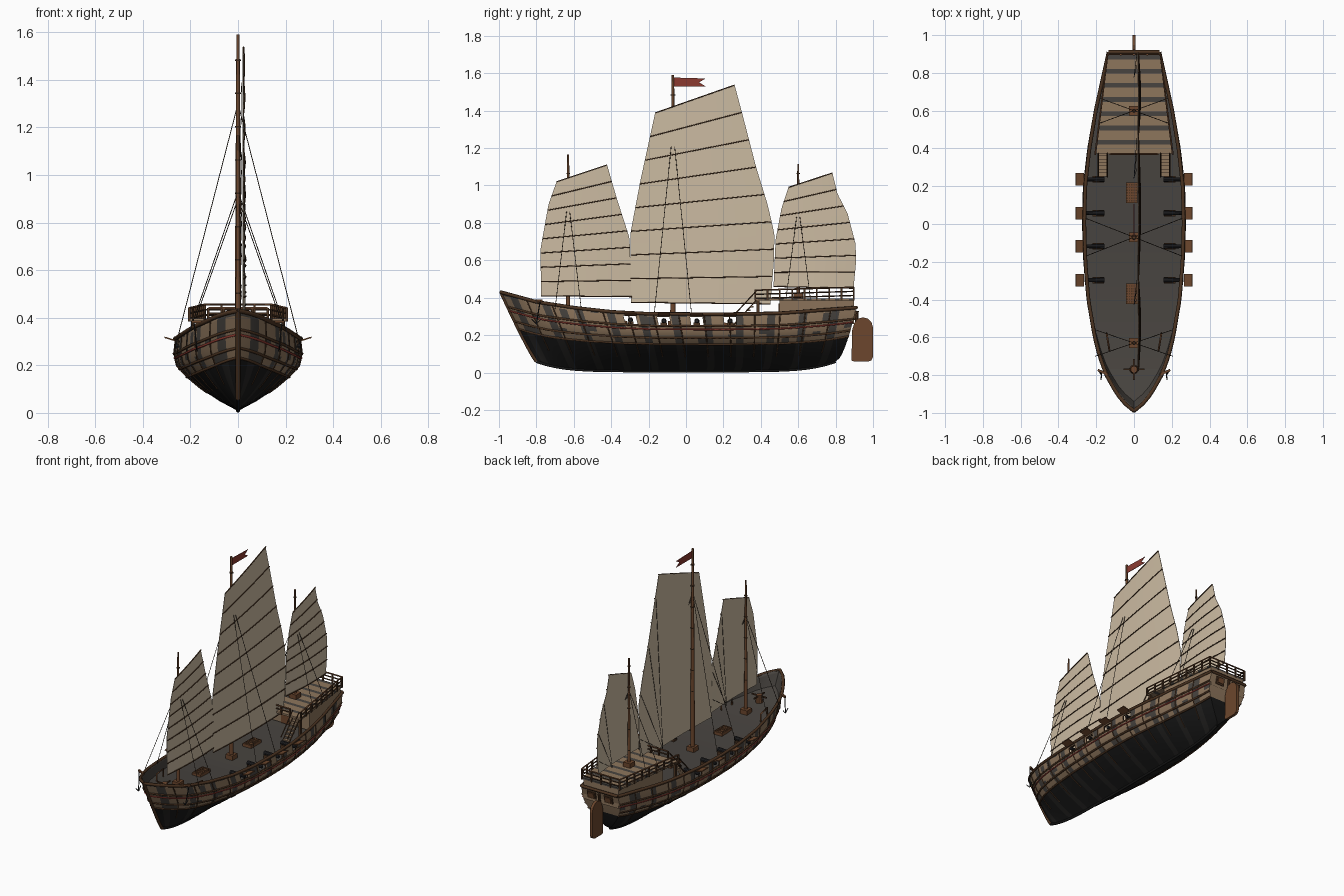
import bpy, bmesh, math
from mathutils import Vector, Matrix

if "Cube" in bpy.data.objects:
    bpy.data.objects.remove(bpy.data.objects["Cube"])

def mat(name, r, g, b):
    m = bpy.data.materials.new(name)
    m.diffuse_color = (r, g, b, 1)
    m.use_nodes = True
    m.node_tree.nodes["Principled BSDF"].inputs["Base Color"].default_value = m.diffuse_color
    return m

SAIL = mat("sail_cloth", .60, .495, .36)
TAN = mat("tan_plank", .27, .18, .108)
GREY = mat("grey_plank", .064, .057, .050)
BLACK = mat("tarred_hull", .009, .009, .009)
CHAR = mat("charcoal_hull", .017, .016, .015)
DARK = mat("dark_wood", .070, .033, .015)
BROWN = mat("brown_wood", .15, .062, .026)
RED = mat("red_paint", .26, .042, .030)
ROPE = mat("rope", .045, .031, .020)
IRON = mat("iron", .016, .016, .018)

def interp(tab, x):
    if x <= tab[0][0]:
        return tab[0][1]
    for (a, p), (b, q) in zip(tab, tab[1:]):
        if x <= b:
            return p + (q - p) * (x - a) / (b - a)
    return tab[-1][1]

def finish(name, bm, mats, smooth=False):
    me = bpy.data.meshes.new(name)
    bm.to_mesh(me)
    bm.free()
    for m in mats:
        me.materials.append(m)
    ob = bpy.data.objects.new(name, me)
    bpy.context.collection.objects.link(ob)
    if smooth:
        bpy.ops.object.select_all(action='DESELECT')
        ob.select_set(True)
        bpy.context.view_layer.objects.active = ob
        bpy.ops.object.shade_smooth_by_angle(angle=math.radians(35))
    return ob

def boxes(name, items, m):
    """items: (centre, size[, rotation matrix])"""
    bm = bmesh.new()
    for c, s, *rot in items:
        M = Matrix.Translation(c) @ (rot[0] if rot else Matrix()) @ Matrix.Diagonal((*s, 1))
        bmesh.ops.create_cube(bm, size=1, matrix=M)
    return finish(name, bm, [m])

def rods(name, items, m, sides=10):
    """items: (start, end, radius at start, radius at end)"""
    bm = bmesh.new()
    for a, b, r1, r2 in items:
        a, b = Vector(a), Vector(b)
        M = Matrix.Translation((a + b) / 2) @ (b - a).to_track_quat('Z', 'Y').to_matrix().to_4x4()
        bmesh.ops.create_cone(bm, cap_ends=True, segments=sides, radius1=r1, radius2=r2,
                              depth=(b - a).length, matrix=M)
    return finish(name, bm, [m], sides > 6)

def tubes(name, paths, r, m):
    """bevelled poly curves turned into one mesh"""
    cu = bpy.data.curves.new(name, 'CURVE')
    cu.dimensions, cu.bevel_depth, cu.bevel_resolution, cu.use_fill_caps = '3D', r, 1, True
    for path in paths:
        sp = cu.splines.new('POLY')
        sp.points.add(len(path) - 1)
        for p, co in zip(sp.points, path):
            p.co = (*co, 1)
    tmp = bpy.data.objects.new(name + "_curve", cu)
    bpy.context.collection.objects.link(tmp)
    dg = bpy.context.evaluated_depsgraph_get()
    me = bpy.data.meshes.new_from_object(tmp.evaluated_get(dg))
    bpy.data.objects.remove(tmp)
    me.name = name
    me.materials.clear()
    me.materials.append(m)
    bpy.context.collection.objects.link(bpy.data.objects.new(name, me))

def plate(name, outline, x, thick, m):
    """flat shape in the yz plane, extruded along x"""
    bm = bmesh.new()
    f = bm.faces.new([bm.verts.new((x - thick / 2, y, z)) for y, z in outline])
    ext = bmesh.ops.extrude_face_region(bm, geom=[f])
    bmesh.ops.translate(bm, vec=(thick, 0, 0), verts=[v for v in ext['geom'] if isinstance(v, bmesh.types.BMVert)])
    bmesh.ops.recalc_face_normals(bm, faces=bm.faces)
    return finish(name, bm, [m])

# Hull shape: half beam, sheer height (by y) and section fullness (by height)
BEAM = [(-.99, 0), (-.95, .05), (-.9, .092), (-.8, .15), (-.7, .187), (-.6, .213), (-.4, .248), (-.2, .264),
        (0, .27), (.2, .265), (.4, .242), (.6, .208), (.8, .163), (.91, .138)]
SHEER = [(-.99, .43), (-.8, .378), (-.6, .347), (-.4, .325), (-.2, .314), (.2, .312), (.5, .317), (.91, .347)]
FULL = [(0, 0), (.13, .28), (.3, .57), (.47, .8), (.63, .965), (.8, 1), (1, .975)]

def ends(t):
    return -.80 - .19 * t ** .9, .80 + .11 * t ** .6

def hull(u, t, s=1, out=0.0):
    y0 = -.99 + 1.9 * u
    zk = .008 + .05 * abs(2 * u - 1) ** 6
    a, b = ends(t)
    return Vector((s * (interp(BEAM, y0) * interp(FULL, t) + out), a + (b - a) * u,
                   zk + (interp(SHEER, y0) - zk) * t))

def u_at(y, t):
    a, b = ends(t)
    return (y - a) / (b - a)

DECK_T = .78
def deck_z(y):
    return hull(u_at(y, DECK_T), DECK_T).z

# Hull shell with open gun ports
PORTS = [-.297, -.118, .058, .236]
ROWS = [0, .07, .14, .22, .3, .38, .47, .56, .64, .72, .8, .95, 1]
NR = len(ROWS) - 1
spans = [(u_at(y - .033, .88), u_at(y + .033, .88)) for y in PORTS]
US = sorted([i / 44 for i in range(45)] + [e for sp in spans for e in sp])
bm = bmesh.new()
grid = [[bm.verts.new(hull(u, ROWS[abs(j)], 1 if j >= 0 else -1)) for j in range(-NR, NR + 1)] for u in US]
def plank(row, column):
    if ROWS[row] < .46:
        return 3 if column % 4 == 1 else 2
    return 1 if column % 4 == 1 or (column * 7 + row * 5) % 11 == 0 else 0
for i in range(len(US) - 1):
    um = (US[i] + US[i + 1]) / 2
    for j in range(2 * NR):
        row = j - NR if j >= NR else NR - 1 - j
        if row == NR - 2 and any(a < um < b for a, b in spans):
            continue
        f = bm.faces.new((grid[i][j], grid[i + 1][j], grid[i + 1][j + 1], grid[i][j + 1]))
        f.material_index = plank(row, int(um * 44))
last = grid[-1]
for r in range(NR):     # transom
    vs = [last[NR - r], last[NR + r], last[NR + r + 1], last[NR - r - 1]]
    f = bm.faces.new(vs if r else vs[1:])
    f.material_index = 2 if ROWS[r] < .46 else 0
bmesh.ops.remove_doubles(bm, verts=bm.verts, dist=1e-4)
bmesh.ops.recalc_face_normals(bm, faces=bm.faces)
# slots 0-3 outside, 4-7 inside, 8-11 rims
shell = finish("hull", bm, [TAN, GREY, BLACK, CHAR] + [GREY] * 4 + [DARK] * 4, True)
sol = shell.modifiers.new("thickness", 'SOLIDIFY')
sol.thickness, sol.offset, sol.material_offset, sol.material_offset_rim = .010, -1, 4, 8

# Main deck
bm = bmesh.new()
pairs = [[bm.verts.new(hull(u / 30, DECK_T, s, -.004 if u else 0)) for s in (-1, 1)] for u in range(31)]
for a, b in zip(pairs, pairs[1:]):
    bm.faces.new((a[0], a[1], b[1], b[0]))
bmesh.ops.remove_doubles(bm, verts=bm.verts, dist=1e-4)
finish("main_deck", bm, [GREY])

# Wales, red line, gunwale, ribs, stem and keel
def belts(t, out=0.0):
    return [[hull(i / 50, t, s, out) for i in range(51)] for s in (-1, 1)]
tubes("gunwale", belts(1) + [[hull(1, 1, -1), hull(1, 1, 1)]], .010, DARK)
tubes("wales", belts(.79) + belts(.58) + belts(.47), .006, DARK)
tubes("red_line", belts(.73), .005, RED)
tubes("ribs", [[hull(i / 14, .25 + .75 * k / 10, s) for k in range(11)]
               for i in range(1, 14) for s in (-1, 1)], .0035, DARK)
tubes("stem_post", [[hull(0, k / 12) for k in range(13)]], .010, DARK)
tubes("keel", [[hull(i / 30, 0) for i in range(31)]], .008, BLACK)

# Port lids, guns and carriages
lids, guns, cars = [], [], []
for y in PORTS:
    for s in (-1, 1):
        lids.append(((s * .287, y, .311), (.046, .066, .006), Matrix.Rotation(-s * .3, 4, 'Y')))
        z = deck_z(y)
        guns.append(((s * .155, y, z + .030), (s * .262, y, z + .030), .014, .010))
        cars.append(((s * .19, y, z + .011), (.06, .034, .022)))
boxes("port_lids", lids, BROWN)
rods("guns", guns, IRON)
boxes("gun_carriages", cars, DARK)

# Cabin and poop deck
STERN = .897
def half(y):
    return .205 - (y - .37) * .125
bm = bmesh.new()
vs = [bm.verts.new((s * (half(y) - .01), y, z)) for z in (.26, .387)
      for y, s in ((.5, -1), (.5, 1), (STERN, 1), (STERN, -1))]
for k in range(4):
    bm.faces.new((vs[k], vs[(k + 1) % 4], vs[4 + (k + 1) % 4], vs[4 + k]))
finish("cabin", bm, [TAN])
bm = bmesh.new()
ys = [.37 + (STERN - .37) * i / 21 for i in range(22)]
for i, (a, b) in enumerate(zip(ys, ys[1:])):
    q = [bm.verts.new((s * half(y), y, .397)) for y, s in ((a, -1), (a, 1), (b, 1), (b, -1))]
    bm.faces.new(q).material_index = 1 if i % 3 == 2 else 0
bmesh.ops.remove_doubles(bm, verts=bm.verts, dist=1e-4)
poop = finish("poop_deck", bm, [TAN, GREY])
sol = poop.modifiers.new("thickness", 'SOLIDIFY')
sol.thickness = .012
tilt = Matrix.Rotation(-.22, 4, 'X')    # windows lean with the transom
boxes("stern_windows", [((s * .062, .904, .305), (.06, .009, .05), tilt) for s in (-1, 1)], DARK)
boxes("stern_panes", [((s * .062, .908, .305), (.04, .009, .03), tilt) for s in (-1, 1)], BROWN)
boxes("cabin_door", [((0, .498, .315), (.06, .006, .11))], BROWN)

# Poop railings
def rail_z(y):
    return .440 + (y - .37) * .03
loop = [(s, y) for s, y in ((-1, .37), (-1, STERN), (1, STERN), (1, .37))]
def rails(d):
    return [[(s * half(y), y, rail_z(y) - d) for s, y in loop], [(-.125, .37, rail_z(.37) - d), (.125, .37, rail_z(.37) - d)]]
tubes("poop_top_rail", rails(0), .0048, BROWN)
tubes("poop_lower_rails", rails(.022) + rails(.044)[:1], .0042, DARK)
posts = [(s * half(y), y) for s in (-1, 1) for y in [.37 + (STERN - .37) * i / 8 for i in range(9)]]
posts += [(x, STERN) for x in (-.07, 0, .07)] + [(x, .37) for x in (-.125, -.06, 0, .06, .125)]
boxes("rail_posts", [((x, y, (rail_z(y) + .385) / 2), (.009, .009, rail_z(y) - .385)) for x, y in posts], DARK)
boxes("poop_supports", [((s * .19, .385, .32), (.014, .014, .14)) for s in (-1, 1)], DARK)

# Stairs
boxes("stair_treads", [((s * .165, .262 + .018 * k, .258 + .0185 * k), (.045, .02, .008))
                       for s in (-1, 1) for k in range(7)], TAN)
tubes("stair_rails", [[(s * .165 + o, .25, .25 + h), (s * .165 + o, .375, .385 + h)]
                      for s in (-1, 1) for o in (-.024, .024) for h in (0, .05)], .004, DARK)

# Rudder
plate("rudder", [(.885, .064), (.9, .058), (.975, .058), (.992, .066), (1.0, .085), (1.0, .24), (.992, .268), (.972, .288),
                 (.948, .295), (.92, .288), (.9, .265), (.888, .225)], 0, .018, BROWN)
rods("rudder_stock", [((0, .905, .15), (0, .915, .33), .009, .009)], DARK)

# Masts with steps and bands: y, top, base radius
MASTS = [(-.63, 1.165, .012), (-.07, 1.59, .015), (.6, 1.115, .011)]
rods("masts", [((0, y, .2), (0, y, top), r, r * .45) for y, top, r in MASTS], BROWN, 12)
boxes("mast_steps", [((0, y, (.397 if y > .5 else deck_z(y)) + .015), (.052, .052, .03)) for y, top, r in MASTS], BROWN)
rods("mast_bands", [((0, y, z), (0, y, z + .006), r * .85, r * .85) for y, top, r in MASTS
                    for z in [.5 + k * .14 for k in range(int((top - .55) / .14) + 1)]], DARK)
plate("flag", [(-.065, 1.577), (.105, 1.572), (.07, 1.551), (.105, 1.53), (-.065, 1.53)], 0, .003, RED)

# Battened sails, given as luff and leech edges (z, y) plus batten count
def sail(name, luff, leech, n):
    def pt(a, c, off=0.0):
        zl = luff[0][0] + (luff[-1][0] - luff[0][0]) * a
        zr = leech[0][0] + (leech[-1][0] - leech[0][0]) * a
        yl, yr = interp(luff, zl), interp(leech, zr)
        belly = .011 * math.sin(math.pi * c) * (1 - a * .7)
        return (.021 + belly + off, yl + (yr - yl) * c, zl + (zr - zl) * c)
    bm = bmesh.new()
    g = [[bm.verts.new(pt(i / (4 * n), k / 8)) for k in range(9)] for i in range(4 * n + 1)]
    for i in range(4 * n):
        for k in range(8):
            bm.faces.new((g[i][k], g[i][k + 1], g[i + 1][k + 1], g[i + 1][k]))
    ob = finish(name, bm, [SAIL])
    sol = ob.modifiers.new("thickness", 'SOLIDIFY')
    sol.thickness = .003
    tubes(name + "_battens", [[pt(i / n, k / 8, .0025) for k in range(9)] for i in range(n + 1)], .0032, DARK)
    # sheets gathered from the leech, inside the sail outline
    foot = Vector(pt(0, .72)) + Vector((-.03, 0, .0))
    tubes(name + "_sheets", [[pt(i / n, .99, -.006), foot] for i in range(1, n, 2)], .0013, ROPE)

sail("fore_sail", [(.41, -.775), (.66, -.778), (.9, -.735), (1.02, -.692)],
     [(.405, -.29), (.72, -.302), (.93, -.37), (1.11, -.422)], 8)
sail("main_sail", [(.375, -.295), (.74, -.298), (1.03, -.243), (1.388, -.165)],
     [(.367, .452), (.6, .47), (.74, .473), (.9, .436), (1.09, .377), (1.36, .307), (1.537, .26)], 8)
sail("mizzen_sail", [(.46, .468), (.71, .479), (.875, .51), (.99, .548)],
     [(.45, .896), (.6, .91), (.69, .906), (.85, .864), (.955, .81), (1.067, .783)], 7)

# Shrouds
lines = []
for y, top, bx, bz, d in ((-.63, .93, .205, .34, .07), (-.07, 1.30, .255, .31, .10), (.6, .90, .178, .397, .065)):
    lines += [[(0, y, top), (s * bx, y + e * d, bz)] for s in (-1, 1) for e in (-1, 1)]
tubes("shrouds", lines, .0018, ROPE)

# Deck hatches with gratings
for n, y in (("fore_hatch", -.37), ("aft_hatch", .165)):
    z = deck_z(y)
    boxes(n, [((-.012, y, z + .01), (.062, .108, .02))], BROWN)
    boxes(n + "_grating", [((-.012 + i * .012, y + j * .014, z + .021), (.006, .007, .003))
                           for i in range(-2, 3) for j in range(-3, 4)], DARK)

# Capstan, pin rails, catheads and anchors at the bow
z = deck_z(-.77)
rods("capstan", [((0, -.77, z), (0, -.77, z + .05), .024, .018)], BROWN)
boxes("capstan_bars", [((0, -.77, z + .042), (.11, .008, .008), Matrix.Rotation(math.pi * k / 2, 4, 'Z')) for k in range(2)], DARK)
z = deck_z(-.63)
tubes("pin_rails", [[(s * .145, -.58, z), (s * .145, -.58, z + .05), (s * .13, -.67, z + .055), (s * .13, -.67, z)]
                    for s in (-1, 1)], .005, BROWN)
boxes("catheads", [((s * .165, -.785, .383), (.06, .012, .012), Matrix.Rotation(s * .45, 4, 'Z')) for s in (-1, 1)], BROWN)
anchors = []
for s in (-1, 1):
    anchors += [[(s * .185, -.78, .38), (s * .172, -.80, .26)],
                [(s * .175, -.825, .285), (s * .172, -.80, .26), (s * .175, -.775, .285)]]
tubes("anchors", anchors, .003, IRON)
